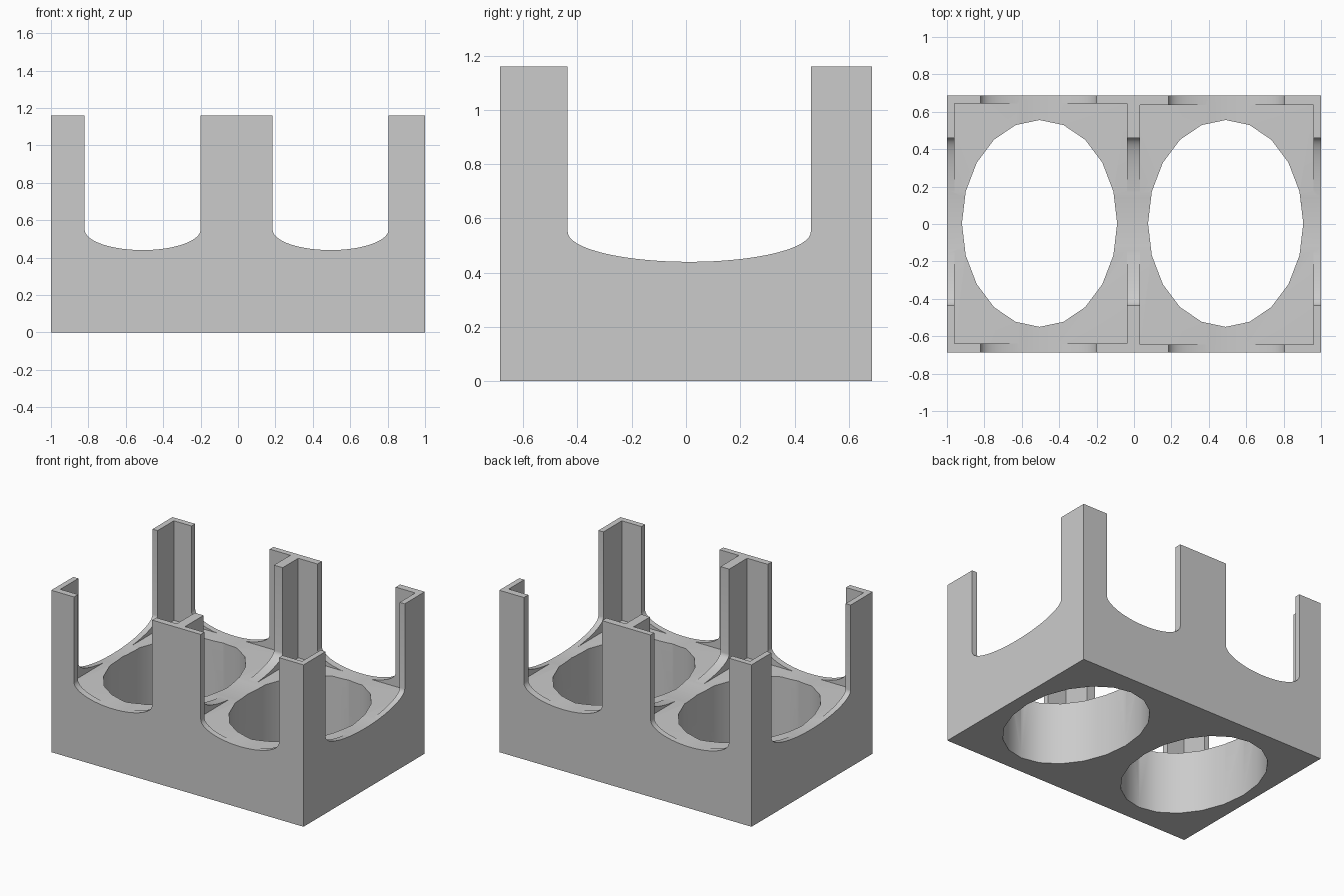
import bpy, bmesh, math
from mathutils import Vector

cube = bpy.data.objects.get("Cube")
if cube:
    bpy.data.objects.remove(cube, do_unlink=True)

HEIGHT, FLOOR, ARCH_SIDE, ARCH_LOW = 1.16, 0.447, 0.55, 0.44

grey = bpy.data.materials.new("light grey")
grey.use_nodes = True
colour = (0.6, 0.6, 0.6, 1)
grey.diffuse_color = colour
grey.node_tree.nodes["Principled BSDF"].inputs["Base Color"].default_value = colour


def prism(name, outline, sweep):
    """Extrude a closed outline of 3D points along a vector."""
    bm = bmesh.new()
    face = bm.faces.new([bm.verts.new(p) for p in outline])
    new = bmesh.ops.extrude_face_region(bm, geom=[face])["geom"]
    bmesh.ops.translate(bm, vec=Vector(sweep),
                        verts=[v for v in new if isinstance(v, bmesh.types.BMVert)])
    bmesh.ops.recalc_face_normals(bm, faces=bm.faces)
    mesh = bpy.data.meshes.new(name)
    bm.to_mesh(mesh)
    bm.free()
    mesh.materials.append(grey)
    obj = bpy.data.objects.new(name, mesh)
    bpy.context.collection.objects.link(obj)
    return obj


def box(name, x0, x1, y0, y1, z0, z1):
    return prism(name, [(x0, y0, z0), (x1, y0, z0), (x1, y1, z0), (x0, y1, z0)],
                 (0, 0, z1 - z0))


def arch(lo, hi, steps=32):
    """U-shaped notch profile with a shallow elliptical bottom."""
    mid, half = (lo + hi) / 2, (hi - lo) / 2
    pts = [(hi, 1.4), (lo, 1.4)]
    for i in range(steps + 1):
        a = math.pi * i / steps
        pts.append((mid - half * math.cos(a),
                    ARCH_SIDE - (ARCH_SIDE - ARCH_LOW) * math.sin(a)))
    return pts


# Solid block that everything is cut from
tray = box("two_cup_holder", -1, 1, -0.686, 0.686, 0, HEIGHT)
cutters = []

# Two pockets, each with an oval hole through the floor
pockets = {"right": (-0.96, -0.037, -0.64, 0.645, -0.505),
           "left": (0.032, 0.96, -0.645, 0.636, 0.49)}
for side, (x0, x1, y0, y1, cx) in pockets.items():
    cutters.append(box(side + "_pocket_cutter", x0, x1, y0, y1, FLOOR, 1.4))
    ring = [math.tau * i / 20 for i in range(20)]
    cutters.append(prism(side + "_hole_cutter",
                         [(cx + 0.415 * math.cos(a), 0.003 + 0.553 * math.sin(a), -0.2)
                          for a in ring], (0, 0, 1)))

# Arched notches through the front and back walls
for side, lo, hi in (("right", -0.82, -0.2), ("left", 0.185, 0.805)):
    cutters.append(prism(side + "_notch_cutter",
                         [(u, -1, z) for u, z in arch(lo, hi)], (0, 2, 0)))

# One wide notch through the end walls and the divider
cutters.append(prism("end_notch_cutter",
                     [(-1.2, u, z) for u, z in arch(-0.436, 0.46)], (2.4, 0, 0)))

# Apply the cuts, then discard the cutters
for cutter in cutters:
    cutter.hide_render = True
    mod = tray.modifiers.new(cutter.name, 'BOOLEAN')
    mod.operation, mod.solver, mod.object = 'DIFFERENCE', 'EXACT', cutter
bpy.context.view_layer.update()
result = bpy.data.meshes.new_from_object(
    tray.evaluated_get(bpy.context.evaluated_depsgraph_get()))
tray.modifiers.clear()
tray.data = result
for cutter in cutters:
    bpy.data.objects.remove(cutter, do_unlink=True)

bpy.ops.object.select_all(action='DESELECT')
tray.select_set(True)
bpy.context.view_layer.objects.active = tray
bpy.ops.object.shade_smooth_by_angle(angle=math.radians(30))
